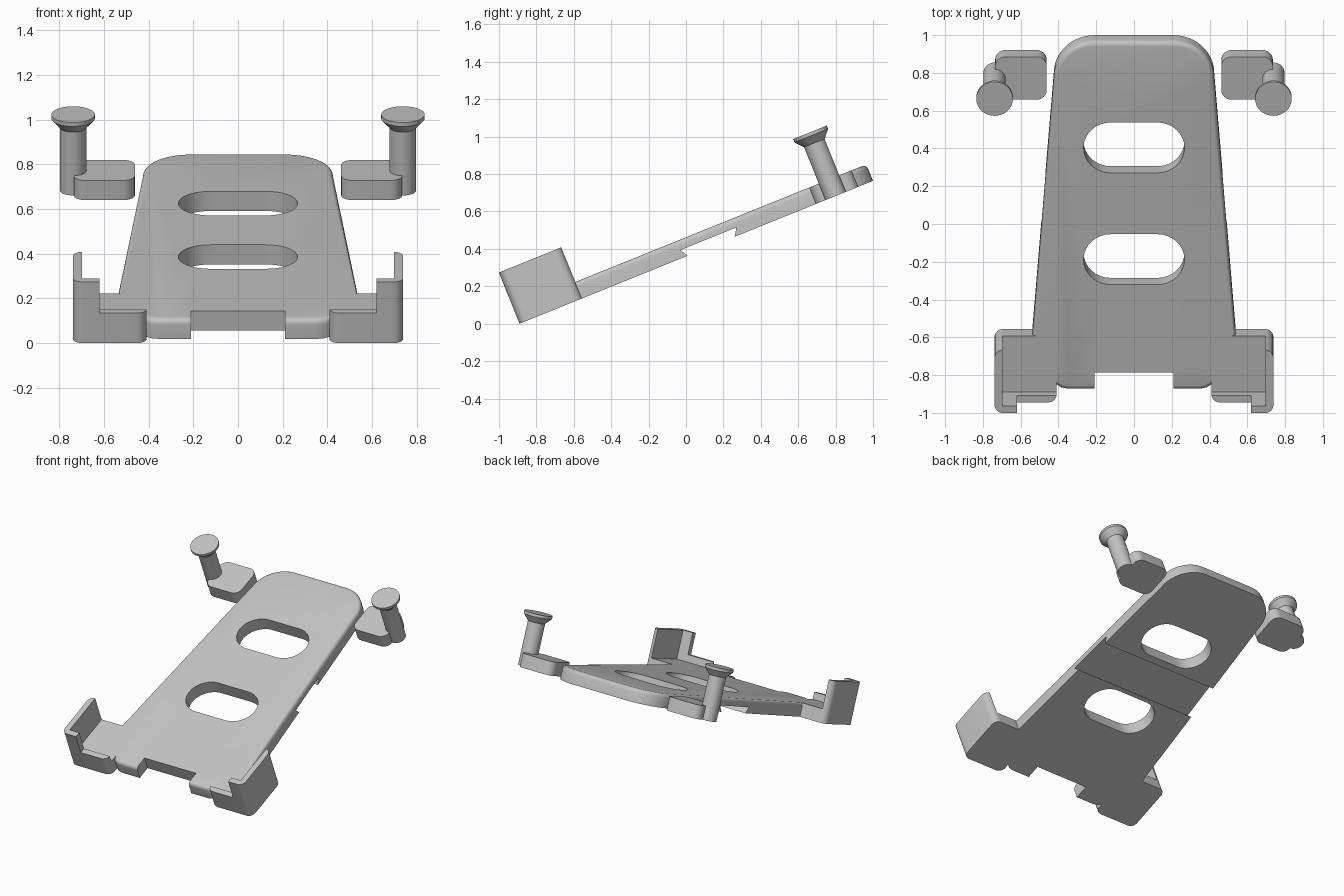
import bpy, bmesh, math
from mathutils import Matrix, Vector

cube = bpy.data.objects.get("Cube")
if cube:
    bpy.data.objects.remove(cube, do_unlink=True)

# Everything is modelled flat (x across, y up the slope, z off the plate), then tilted
TILT = Matrix.Translation((0, -0.89, 0)) @ Matrix.Rotation(math.radians(22), 4, 'X')
THICK = 0.095

grey = bpy.data.materials.new("plain grey")
grey.use_nodes = True
COLOUR = (0.55, 0.55, 0.55, 1)
grey.diffuse_color = COLOUR
grey.node_tree.nodes["Principled BSDF"].inputs["Base Color"].default_value = COLOUR


def rounded(corners, steps=8):
    """Polygon from (x, y, radius) corners, each softened by a tangent arc."""
    out = []
    for i, (x, y, r) in enumerate(corners):
        p = Vector((x, y))
        if r == 0:
            out.append(p)
            continue
        a = (Vector(corners[i - 1][:2]) - p).normalized()
        b = (Vector(corners[(i + 1) % len(corners)][:2]) - p).normalized()
        half = a.angle(b) / 2
        centre = p + (a + b).normalized() * r / math.sin(half)
        start = p + a * r / math.tan(half) - centre
        end = p + b * r / math.tan(half) - centre
        sweep = start.angle_signed(end)
        for k in range(steps + 1):
            out.append(centre + Matrix.Rotation(-sweep * k / steps, 2) @ start)
    return out


def box(x0, x1, y0, y1, r=0):
    return rounded([(x0, y0, r), (x1, y0, r), (x1, y1, r), (x0, y1, r)])


def prism(name, pts, lo, hi, along_x=False, soften=None):
    """Extrude a polygon; soften(midpoint) picks the top edges to round over."""
    bm = bmesh.new()
    place = (lambda p, h: (h, p[0], p[1])) if along_x else (lambda p, h: (p[0], p[1], h))
    face = bm.faces.new([bm.verts.new(place(p, lo)) for p in pts])
    ext = bmesh.ops.extrude_face_region(bm, geom=[face])
    shift = (hi - lo, 0, 0) if along_x else (0, 0, hi - lo)
    bmesh.ops.translate(bm, vec=shift,
                        verts=[g for g in ext["geom"] if isinstance(g, bmesh.types.BMVert)])
    if soften:
        edges = [e for e in bm.edges if all(abs(v.co.z - hi) < 1e-5 for v in e.verts)
                 and soften((e.verts[0].co + e.verts[1].co) / 2)]
        bmesh.ops.bevel(bm, geom=edges, offset=0.026, segments=4, profile=0.5, affect='EDGES')
    bmesh.ops.recalc_face_normals(bm, faces=bm.faces)
    return add(name, bm)


def add(name, bm):
    mesh = bpy.data.meshes.new(name)
    bm.to_mesh(mesh)
    bm.free()
    mesh.materials.append(grey)
    obj = bpy.data.objects.new(name, mesh)
    bpy.context.collection.objects.link(obj)
    return obj


def carve(obj, cutters, operation='DIFFERENCE'):
    for c in cutters:
        mod = obj.modifiers.new("cut", 'BOOLEAN')
        mod.operation, mod.solver, mod.object = operation, 'EXACT', c
    bpy.context.view_layer.update()
    mesh = bpy.data.meshes.new_from_object(obj.evaluated_get(bpy.context.evaluated_depsgraph_get()))
    obj.modifiers.clear()
    obj.data = mesh
    for c in cutters:
        bpy.data.objects.remove(c, do_unlink=True)


def finish(obj, mirrored=True):
    bpy.ops.object.select_all(action='DESELECT')
    obj.select_set(True)
    bpy.context.view_layer.objects.active = obj
    bpy.ops.object.shade_smooth_by_angle(angle=math.radians(35))
    if mirrored:
        mod = obj.modifiers.new("mirror", 'MIRROR')
        mod.use_mirror_merge = False
    obj.matrix_world = TILT


# Back plate: tapered, round-topped, with two front lips beside a notch
half = [(0.21, 0.149), (0.21, 0.05), (0.35, 0.05), (0.385, 0.057), (0.41, 0.075),
        (0.41, 0.2), (0.53, 0.25), (0.54, 0.34)]
for k in range(13):
    a = math.pi / 2 * k / 12
    half.append((0.21 + 0.215 * math.cos(a), 1.82 + 0.218 * math.sin(a)))
outline = half + [(-x, y) for x, y in reversed(half)]
plate = prism("back_plate", outline, 0, THICK,
              soften=lambda m: m.y > 0.5 or (m.y < 0.07 and abs(m.x) > 0.22))

# Two long slots and the dovetail channel underneath
cutters = [prism("slot_cutter", box(-0.267, 0.267, y, y + 0.288, 0.1435), -0.1, 0.3)
           for y in (0.652, 1.29)]
dovetail = [(0.995, -0.043), (1.212, -0.043), (1.268, 0.043), (0.945, 0.043)]
cutters.append(prism("channel_cutter", dovetail, -1, 1, along_x=True))
carve(plate, cutters)
finish(plate, mirrored=False)

# Lower corner brackets: floor, low front lip and tall outer wall
bracket = prism("corner_bracket", box(0.41, 0.738, 0, 0.36, 0.045), 0, 0.295)
carve(bracket, [prism("inner_cutter", box(0.3, 0.697, 0.04, 0.6), THICK, 0.5),
                prism("lip_cutter", box(0.3, 0.62, -0.2, 0.6), 0.145, 0.5)])
finish(bracket)

# Upper pads beside the plate
pad = prism("upper_pad", box(0.462, 0.735, 1.708, 1.953, 0.055), 0, THICK)
finish(pad)

# Pins with flared flat heads, turned from one profile
bm = bmesh.new()
profile = [(0, 0), (0.059, 0), (0.059, 0.305), (0.097, 0.348), (0.097, 0.367), (0, 0.367)]
verts = [bm.verts.new((r, 0, z)) for r, z in profile]
edges = [bm.edges.new(pair) for pair in zip(verts, verts[1:])]
bmesh.ops.spin(bm, geom=verts + edges, axis=(0, 0, 1), cent=(0, 0, 0),
               angle=math.tau, steps=40, use_merge=True)
bmesh.ops.remove_doubles(bm, verts=bm.verts, dist=1e-4)
bmesh.ops.recalc_face_normals(bm, faces=bm.faces)
bmesh.ops.translate(bm, vec=(0.738, 1.823, 0), verts=bm.verts)
finish(add("clamp_pin", bm))
